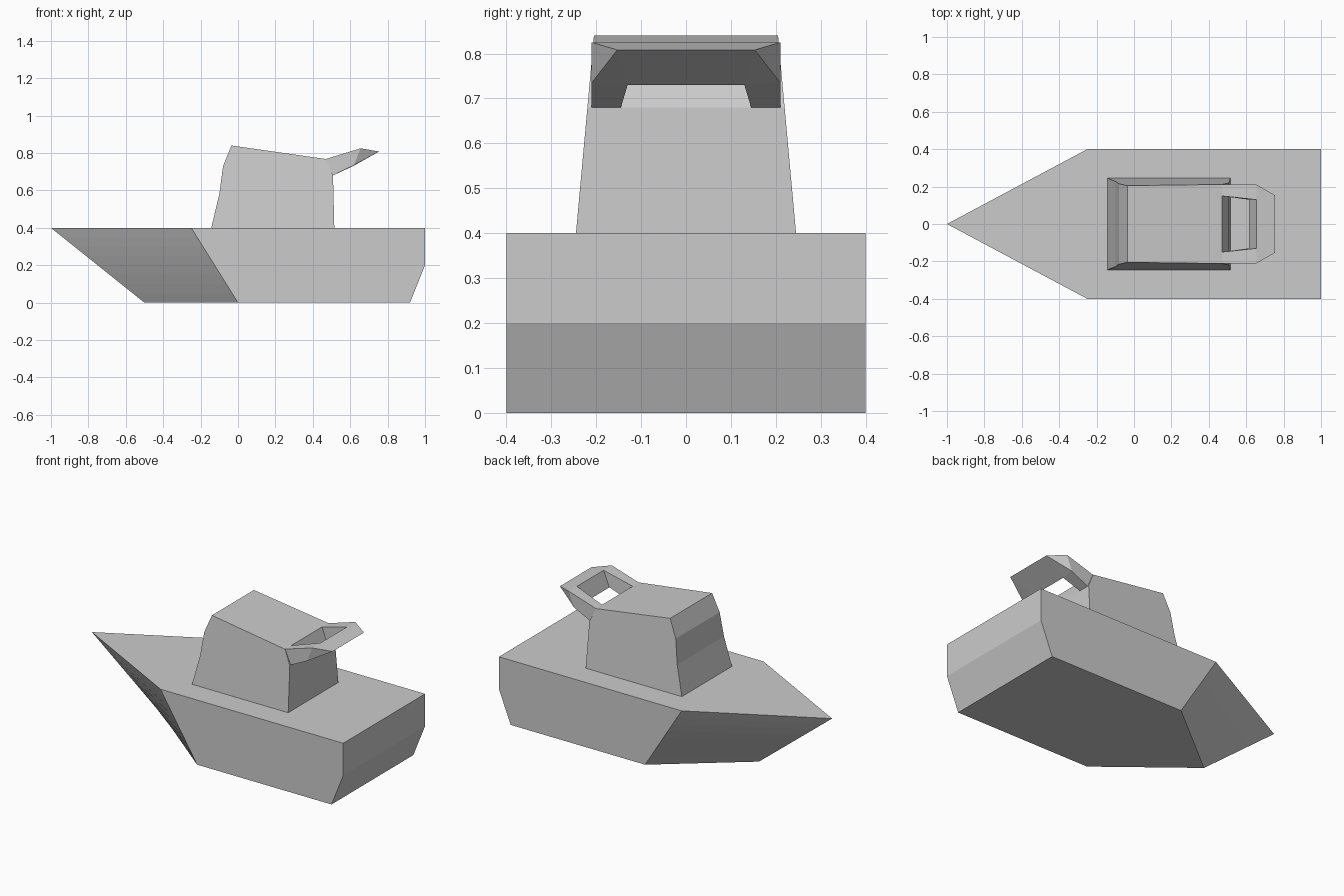
import bpy
import bmesh

cube = bpy.data.objects.get("Cube")
if cube:
    bpy.data.objects.remove(cube, do_unlink=True)

grey = bpy.data.materials.new("plain_grey")
grey.use_nodes = True
colour = (0.6, 0.6, 0.6, 1)
grey.diffuse_color = colour
grey.node_tree.nodes["Principled BSDF"].inputs["Base Color"].default_value = colour


def finish(name, bm):
    bmesh.ops.remove_doubles(bm, verts=bm.verts, dist=0.0001)
    bmesh.ops.recalc_face_normals(bm, faces=bm.faces)
    mesh = bpy.data.meshes.new(name)
    bm.to_mesh(mesh)
    bm.free()
    mesh.materials.append(grey)
    obj = bpy.data.objects.new(name, mesh)
    bpy.context.collection.objects.link(obj)
    return obj


def bridge(bm, a, b):
    for i in range(len(a)):
        j = (i + 1) % len(a)
        bm.faces.new((a[i], a[j], b[j], b[i]))


# Hull: stacked outlines blending from the keel plate up to the deck
def hull_outline(t):
    bow = -0.5 - 0.5 * t
    shoulder = -0.25 * t
    stern = min(1.0, 0.92 + 0.16 * t)
    z = 0.4 * t
    return [(bow, 0, z), (shoulder, -0.4, z), (stern, -0.4, z),
            (stern, 0.4, z), (shoulder, 0.4, z)]


bm = bmesh.new()
levels = 8
rings = [[bm.verts.new(p) for p in hull_outline(i / levels)]
         for i in range(levels + 1)]
for low, high in zip(rings, rings[1:]):
    bridge(bm, low, high)
bm.faces.new(rings[0])
bm.faces.new(rings[-1])
finish("hull", bm)

# Cabin: side profile whose walls lean inward with height
profile = [(-0.143, 0.4), (-0.1, 0.58), (-0.08, 0.73), (-0.035, 0.84),
           (0.47, 0.768), (0.508, 0.68), (0.515, 0.4)]
bm = bmesh.new()
sides = []
for s in (-1, 1):
    sides.append([bm.verts.new((x, s * (0.245 - 0.091 * (z - 0.4)), z))
                  for x, z in profile])
for side in sides:
    bm.faces.new(side)
for i in range(len(profile) - 1):
    bm.faces.new((sides[0][i], sides[0][i + 1], sides[1][i + 1], sides[1][i]))
finish("cabin", bm)

# Rear wing: two arms and a wedge-shaped crossbar around an open gap
points = {
    "root_top_out": (0.47, 0.21, 0.768),
    "root_top_in": (0.47, 0.15, 0.768),
    "root_low_in": (0.508, 0.145, 0.68),
    "root_low_out": (0.508, 0.21, 0.68),
    "top_out": (0.655, 0.21, 0.825),
    "top_in": (0.655, 0.13, 0.825),
    "low_in": (0.615, 0.13, 0.73),
    "low_out": (0.62, 0.21, 0.735),
    "tip": (0.755, 0.153, 0.808),
}
arm_faces = [
    "root_top_out top_out top_in root_top_in",
    "root_low_out low_out low_in root_low_in",
    "root_top_in top_in low_in root_low_in",
    "root_top_out top_out low_out root_low_out",
    "root_top_out root_top_in root_low_in root_low_out",
    "top_out tip top_in",
    "low_out tip low_in",
    "top_out tip low_out",
]
bm = bmesh.new()
halves = []
for s in (-1, 1):
    half = {k: bm.verts.new((x, s * y, z)) for k, (x, y, z) in points.items()}
    for names in arm_faces:
        bm.faces.new([half[n] for n in names.split()])
    halves.append(half)
left, right = halves
for a, b in (("tip", "top_in"), ("top_in", "low_in"), ("low_in", "tip")):
    bm.faces.new((left[a], left[b], right[b], right[a]))
finish("rear_wing", bm)
